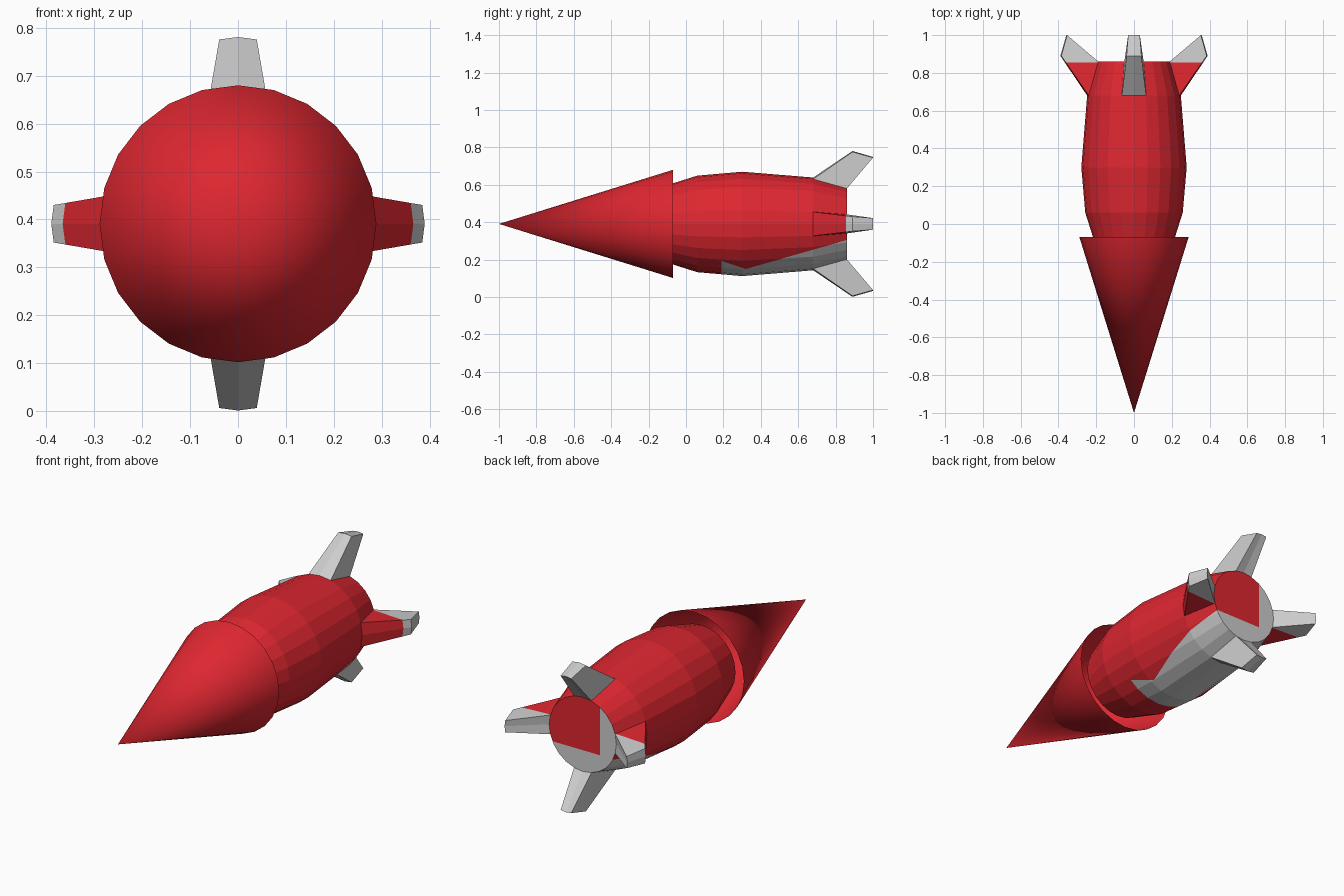
import bpy
import bmesh
from math import sin, cos, tau
from mathutils import Vector, Matrix

cube = bpy.data.objects.get("Cube")
if cube:
    bpy.data.objects.remove(cube, do_unlink=True)

AXIS_Z = 0.391
SIDES = 24


def make_material(name, rgb):
    mat = bpy.data.materials.new(name)
    mat.use_nodes = True
    mat.diffuse_color = (*rgb, 1)
    mat.node_tree.nodes["Principled BSDF"].inputs["Base Color"].default_value = (*rgb, 1)
    return mat


red = make_material("red paint", (0.73, 0.02, 0.03))
grey = make_material("grey paint", (0.61, 0.61, 0.61))


def add_object(name, bm, materials):
    mesh = bpy.data.meshes.new(name)
    bm.to_mesh(mesh)
    bm.free()
    for mat in materials:
        mesh.materials.append(mat)
    obj = bpy.data.objects.new(name, mesh)
    bpy.context.collection.objects.link(obj)
    return obj


def ring(bm, y, radius):
    return [bm.verts.new((radius * sin(tau * k / SIDES), y,
                          AXIS_Z + radius * cos(tau * k / SIDES)))
            for k in range(SIDES)]


# Nose cone: a hollow shell, open at the back
bm = bmesh.new()
rim = ring(bm, -0.07, 0.289)
tip = bm.verts.new((0, -1, AXIS_Z))
for k in range(SIDES):
    bm.faces.new((rim[k], rim[(k + 1) % SIDES], tip))
bmesh.ops.recalc_face_normals(bm, faces=bm.faces)
nose = add_object("nose_cone", bm, [red])
bpy.context.view_layer.objects.active = nose
nose.select_set(True)
bpy.ops.object.shade_smooth_by_angle()

# Body: rings joined along the long axis, closed at both ends
bm = bmesh.new()
profile = [(-0.13, 0.198), (0.06, 0.258), (0.30, 0.279), (0.68, 0.248), (0.86, 0.196)]
rings = [ring(bm, y, r) for y, r in profile]
bands = []
for a, b in zip(rings, rings[1:]):
    bands.append([bm.faces.new((a[k], a[(k + 1) % SIDES], b[(k + 1) % SIDES], b[k]))
                  for k in range(SIDES)])
bm.faces.new(rings[0])
bm.faces.new(rings[-1])
bmesh.ops.recalc_face_normals(bm, faces=bm.faces)

# Four fins: pairs of rear faces drawn outward, back and smaller
# Temporary marks: 1 = upright fin, 2 = side fin
for j in range(4):
    first = j * SIDES // 4
    pair = [bands[-1][first - 1], bands[-1][first]]
    out = Vector((sin(tau * j / 4), 0, cos(tau * j / 4)))
    result = bmesh.ops.extrude_face_region(bm, geom=pair)
    verts = [g for g in result["geom"] if isinstance(g, bmesh.types.BMVert)]
    root = Vector((0, 0.77, AXIS_Z)) + out * 0.222
    end = Vector((0, 0.945, AXIS_Z)) + out * 0.374
    for v in verts:
        v.co = end + (v.co - root) * 0.61
        for face in v.link_faces:
            face.material_index = 1 + j % 2
bmesh.ops.recalc_face_normals(bm, faces=bm.faces)


# Paint borders: cut the mesh along planes
def cut(point, normal):
    geom = bm.verts[:] + bm.edges[:] + bm.faces[:]
    bmesh.ops.bisect_plane(bm, geom=geom, dist=1e-5, plane_co=point, plane_no=normal)


FIN_Y, TAIL_X, TAIL_Z, BELLY_Y = 0.855, -0.10, 0.307, 0.19
REAR_SLOPE, FRONT_SLOPE = 0.287, -0.33
BELLY_LOW = Vector((0, 0.32, 0.15))
cut((0, FIN_Y, 0), (0, 1, 0))
cut((TAIL_X, 0, 0), (1, 0, 0))
cut((0, 0, TAIL_Z), (0, 0, 1))
cut((0, BELLY_Y, 0), (0, 1, 0))
for slope in (REAR_SLOPE, FRONT_SLOPE):
    cut(BELLY_LOW, (0, -slope, 1))


def is_grey(face):
    c = face.calc_center_median()
    if face.material_index == 1:
        return True
    if face.material_index == 2:
        return c.y > FIN_Y
    if c.y > 0.859:
        return c.x < TAIL_X or c.z < TAIL_Z
    step = c.y - BELLY_LOW.y
    border = BELLY_LOW.z + max(step * REAR_SLOPE, step * FRONT_SLOPE)
    return c.y > BELLY_Y and c.z < border


for face in bm.faces:
    face.material_index = int(is_grey(face))
    face.smooth = False
add_object("body_with_fins", bm, [red, grey])
